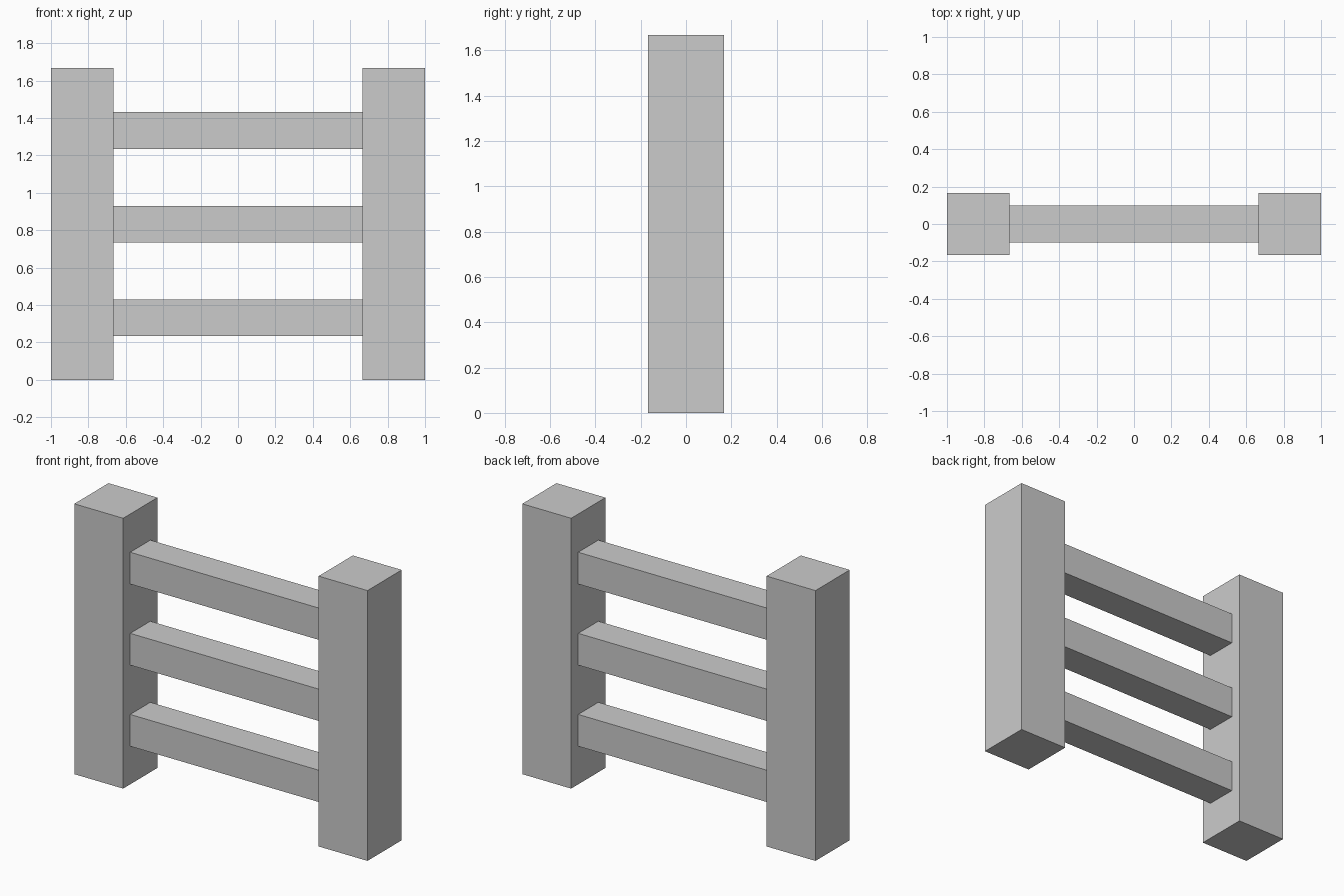
import bpy

if "Cube" in bpy.data.objects:
    bpy.data.objects.remove(bpy.data.objects["Cube"])


def box(name, center, size):
    bpy.ops.mesh.primitive_cube_add(size=1, location=center)
    obj = bpy.context.object
    obj.name = name
    obj.scale = size
    bpy.ops.object.transform_apply(location=False, rotation=False, scale=True)
    return obj


POST = 1 / 3        # square post width
HEIGHT = 5 / 3      # post height
RAIL = 0.196        # square rail thickness

# Two upright posts
for side, sign in (("left", -1), ("right", 1)):
    box(f"{side}_post", (sign * (1 - POST / 2), 0, HEIGHT / 2), (POST, POST, HEIGHT))

# Three rails spanning between the posts' inner faces
for level, z in (("lower", 0.333), ("middle", 0.833), ("upper", 1.333)):
    box(f"{level}_rail", (0, 0, z), (2 - 2 * POST, RAIL, RAIL))
